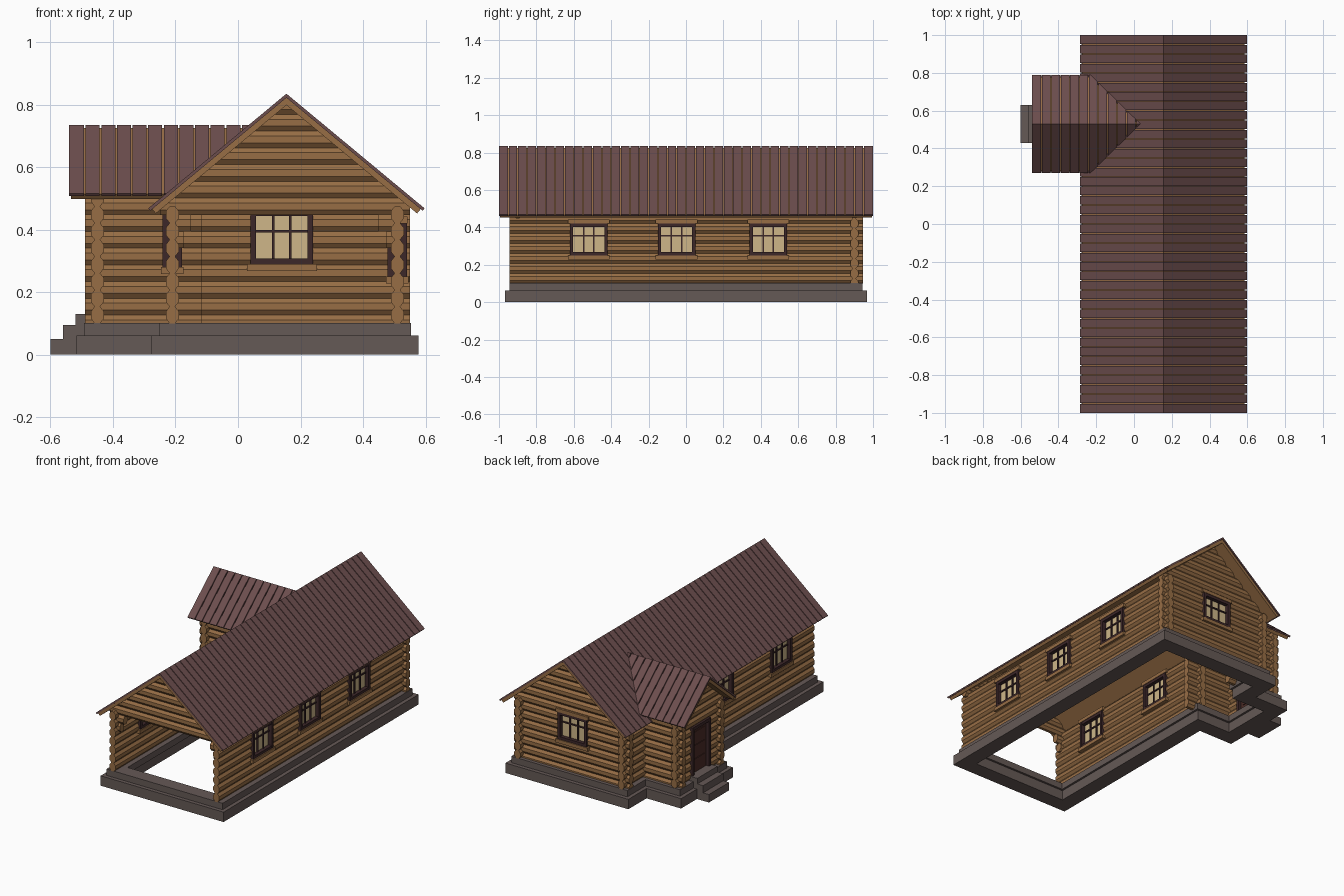
import bpy, bmesh, math
from mathutils import Vector

if "Cube" in bpy.data.objects:
    bpy.data.objects.remove(bpy.data.objects["Cube"])

def mat(name, r, g, b):
    m = bpy.data.materials.new(name)
    m.diffuse_color = (r, g, b, 1)
    m.use_nodes = True
    m.node_tree.nodes["Principled BSDF"].inputs["Base Color"].default_value = m.diffuse_color
    return m

WOOD = mat("wood", .31, .155, .06)
ROOF = mat("roof_metal", .15, .075, .075)
STONE = mat("stone", .13, .1, .092)
DARK = mat("dark_trim", .045, .02, .022)
GLASS = mat("warm_glass", .62, .47, .25)
DOOR = mat("door_wood", .07, .025, .02)

PITCH, HH, HW = .0535, .027, .021          # log spacing, half height, half width
Z0 = .1                                    # top of foundation
RX, RZ, RHALF, RTAN = .155, .835, .442, .83     # main roof
AY, AZ, AHALF, ATAN = .53, .735, .26, .846      # annex roof
UNDER = .028                               # roof thickness


def finish(bm, name, material):
    bmesh.ops.recalc_face_normals(bm, faces=bm.faces)
    me = bpy.data.meshes.new(name)
    bm.to_mesh(me)
    bm.free()
    me.materials.append(material)
    ob = bpy.data.objects.new(name, me)
    bpy.context.collection.objects.link(ob)
    return ob


def pt(axis, along, depth, z):
    return (along, depth, z) if axis == 'x' else (depth, along, z)


def loft(bm, ring_a, ring_b):
    a = [bm.verts.new(p) for p in ring_a]
    b = [bm.verts.new(p) for p in ring_b]
    n = len(a)
    bm.faces.new(a)
    bm.faces.new(b[::-1])
    for i in range(n):
        bm.faces.new((a[i], b[i], b[(i + 1) % n], a[(i + 1) % n]))


def box(bm, axis, a0, a1, d0, d1, z0, z1):
    prof = [(d0, z0), (d1, z0), (d1, z1), (d0, z1)]
    loft(bm, [pt(axis, a0, d, z) for d, z in prof], [pt(axis, a1, d, z) for d, z in prof])


def log(bm, axis, a0, a1, depth, z):
    k = 1 / math.cos(math.pi / 8)
    prof = [(depth + HW * k * math.cos(math.pi * (i + .5) / 4),
             z + HH * k * math.sin(math.pi * (i + .5) / 4)) for i in range(8)]
    loft(bm, [pt(axis, a0, d, h) for d, h in prof], [pt(axis, a1, d, h) for d, h in prof])


def log_stack(bm, axis, a0, a1, depth, first, last, shift, openings=()):
    """Stacked logs, split around openings (start, end, bottom, top)."""
    for i in range(first, last):
        z = Z0 + shift + PITCH * i
        start = a0
        for o0, o1, b, t in sorted(openings):
            if b - .008 < z < t + .008:
                log(bm, axis, start, o0, depth, z)
                start = o1
        log(bm, axis, start, a1, depth, z)


def clip(bm, co, no, keep_outer=False):
    r = bmesh.ops.bisect_plane(bm, geom=bm.verts[:] + bm.edges[:] + bm.faces[:], dist=1e-6,
                               plane_co=co, plane_no=no,
                               clear_outer=not keep_outer, clear_inner=keep_outer)
    bmesh.ops.holes_fill(bm, edges=[e for e in bm.edges if e.is_boundary], sides=0)


def clip_gable(bm, run_axis, centre, apex, tan):
    a = math.atan(tan)
    for s in (-1, 1):
        clip(bm, Vector(pt(run_axis, 0, centre, apex - UNDER / math.cos(a))),
             Vector(pt(run_axis, 0, s * math.sin(a), math.cos(a))))


def slab(bm, axis, s, centre, apex, half, tan, r0, r1, o0, o1):
    """One roof slab between perpendicular offsets o0 and o1 below the top plane."""
    a = math.atan(tan)
    prof = []
    for o, order in ((o0, 1), (o1, -1)):
        edge = [(centre, apex - o / math.cos(a)),
                (centre + s * (half - o * math.sin(a)), apex - half * tan - o * math.cos(a))]
        prof += edge[::order]
    loft(bm, [pt(axis, r0, d, z) for d, z in prof], [pt(axis, r1, d, z) for d, z in prof])


def roof(name, axis, centre, apex, half, tan, r0, r1, count, cut=None):
    panels, boards = bmesh.new(), bmesh.new()
    w = (r1 - r0) / count
    for s in (-1, 1):
        for i in range(count):
            slab(panels, axis, s, centre, apex, half, tan,
                 r0 + i * w + (.0025 if i else 0),
                 r0 + (i + 1) * w - (.0025 if i < count - 1 else 0), 0, .01)
        slab(boards, axis, s, centre, apex, half - .006, tan, r0 + .006, r1 - .006, .008, UNDER)
    if cut:
        clip(panels, *cut, keep_outer=True)
        clip(boards, *cut, keep_outer=True)
    finish(panels, name + "_panels", ROOF)
    finish(boards, name + "_boards", WOOD)


def window(name, axis, depth, c, z0, z1):
    h, f = .1, .017
    def bx(bm, a0, a1, d, b, t):
        box(bm, axis, c + a0, c + a1, depth - d, depth + d, b, t)
    bm = bmesh.new()                                   # frame and glazing bars
    for s in (-1, 1):
        bx(bm, *sorted((s * h, s * (h - f))), .031, z0, z1)
    bx(bm, -h, h, .030, z0, z0 + f)
    bx(bm, -h, h, .030, z1 - f, z1)
    w = 2 * (h - f) / 3
    for s in (-.5, .5):
        bx(bm, s * w - .004, s * w + .004, .014, z0, z1)
    zb = z0 + (z1 - z0) * .62
    bx(bm, -h, h, .013, zb - .004, zb + .004)
    finish(bm, name + "_frame", DARK)
    bm = bmesh.new()
    bx(bm, -h + .005, h - .005, .006, z0 + .005, z1 - .005)
    finish(bm, name + "_glass", GLASS)
    bm = bmesh.new()                                   # header and sill boards
    bx(bm, -h - .012, h + .012, .033, z1, z1 + .022)
    bx(bm, -h - .012, h + .012, .036, z0 - .022, z0)
    finish(bm, name + "_header_and_sill", WOOD)
    return (c - h + .006, c + h - .006, z0, z1)


# windows
right_open = [window(f"right_window_{i}", 'y', .51, y, .25, .42) for i, y in enumerate((-.52, -.05, .44))]
left_open = [window(f"left_window_{i}", 'y', -.21, y, .28, .45) for i, y in enumerate((-.61, -.03))]
back_open = [window("back_window", 'x', .9, .14, .29, .46)]

# side walls
H = PITCH / 2
bm = bmesh.new()
log_stack(bm, 'y', -.945, .945, .51, 0, 7, H, right_open)
finish(bm, "right_wall", WOOD)
bm = bmesh.new()
log_stack(bm, 'y', -.945, .385, -.21, 0, 7, H, left_open)
log_stack(bm, 'y', .675, .945, -.21, 0, 7, H)
finish(bm, "left_wall", WOOD)

# back wall with gable
bm = bmesh.new()
log_stack(bm, 'x', -.25, .55, .9, 0, 14, 0, back_open)
clip_gable(bm, 'y', RX, RZ, RTAN)
finish(bm, "back_wall", WOOD)

# open front: gable only, with short stepped brackets
bm = bmesh.new()
log_stack(bm, 'x', -.25, .55, -.9, 7, 14, 0)
for i, n in ((6, .06), (5, .035)):
    log_stack(bm, 'x', -.21, -.21 + n, -.9, i, i + 1, 0)
    log_stack(bm, 'x', .51 - n, .51, -.9, i, i + 1, 0)
clip_gable(bm, 'y', RX, RZ, RTAN)
finish(bm, "front_gable", WOOD)

# annex walls
bm = bmesh.new()
for y in (.34, .72):
    log_stack(bm, 'x', -.49, -.115, y, 0, 8, 0)
finish(bm, "annex_side_walls", WOOD)
bm = bmesh.new()
log_stack(bm, 'y', .3, .76, -.45, 0, 12, H, [(.45, .61, .1, .42)])
clip_gable(bm, 'x', AY, AZ, ATAN)
finish(bm, "annex_end_wall", WOOD)

# door
bm = bmesh.new()
box(bm, 'y', .455, .605, -.46, -.44, .1, .415)
for i in range(3):
    box(bm, 'y', .475, .585, -.464, -.436, .145 + i * .085, .215 + i * .085)
finish(bm, "door", DOOR)
bm = bmesh.new()
for y in (.44, .602):
    box(bm, 'y', y, y + .018, -.481, -.419, .1, .43)
box(bm, 'y', .44, .62, -.48, -.42, .41, .43)
finish(bm, "door_frame", DARK)

# roofs
roof("main_roof", 'y', RX, RZ, RHALF, RTAN, -1, 1, 40)
A = math.atan(RTAN)
roof("annex_roof", 'x', AY, AZ, AHALF, ATAN, -.54, .06, 12,
     (Vector((RX, 0, RZ)), Vector((-math.sin(A), 0, math.cos(A)))))

# foundation rings
CORNERS = [(.51, -.9, 1, -1), (.51, .9, 1, 1), (-.21, .9, -1, 1), (-.21, .72, -1, 1),
           (-.45, .72, -1, 1), (-.45, .34, -1, -1), (-.21, .34, -1, -1), (-.21, -.9, -1, -1)]

def ring(name, out, inn, z0, z1):
    bm = bmesh.new()
    loops = [[bm.verts.new((x + sx * d, y + sy * d, z)) for x, y, sx, sy in CORNERS]
             for d, z in ((out, z0), (out, z1), (inn, z1), (inn, z0))]
    for k in range(4):
        p, q = loops[k], loops[(k + 1) % 4]
        for i in range(8):
            j = (i + 1) % 8
            bm.faces.new((p[i], p[j], q[j], q[i]))
    finish(bm, name, STONE)

ring("foundation_base", .067, -.03, 0, .062)
ring("foundation_top", .043, -.043, .062, .102)

# entrance steps
bm = bmesh.new()
for x0, x1, z in ((-.6, -.53, .05), (-.56, -.5, .095), (-.52, -.455, .13)):
    box(bm, 'x', x0, x1, .43, .63, 0, z)
finish(bm, "entrance_steps", STONE)
